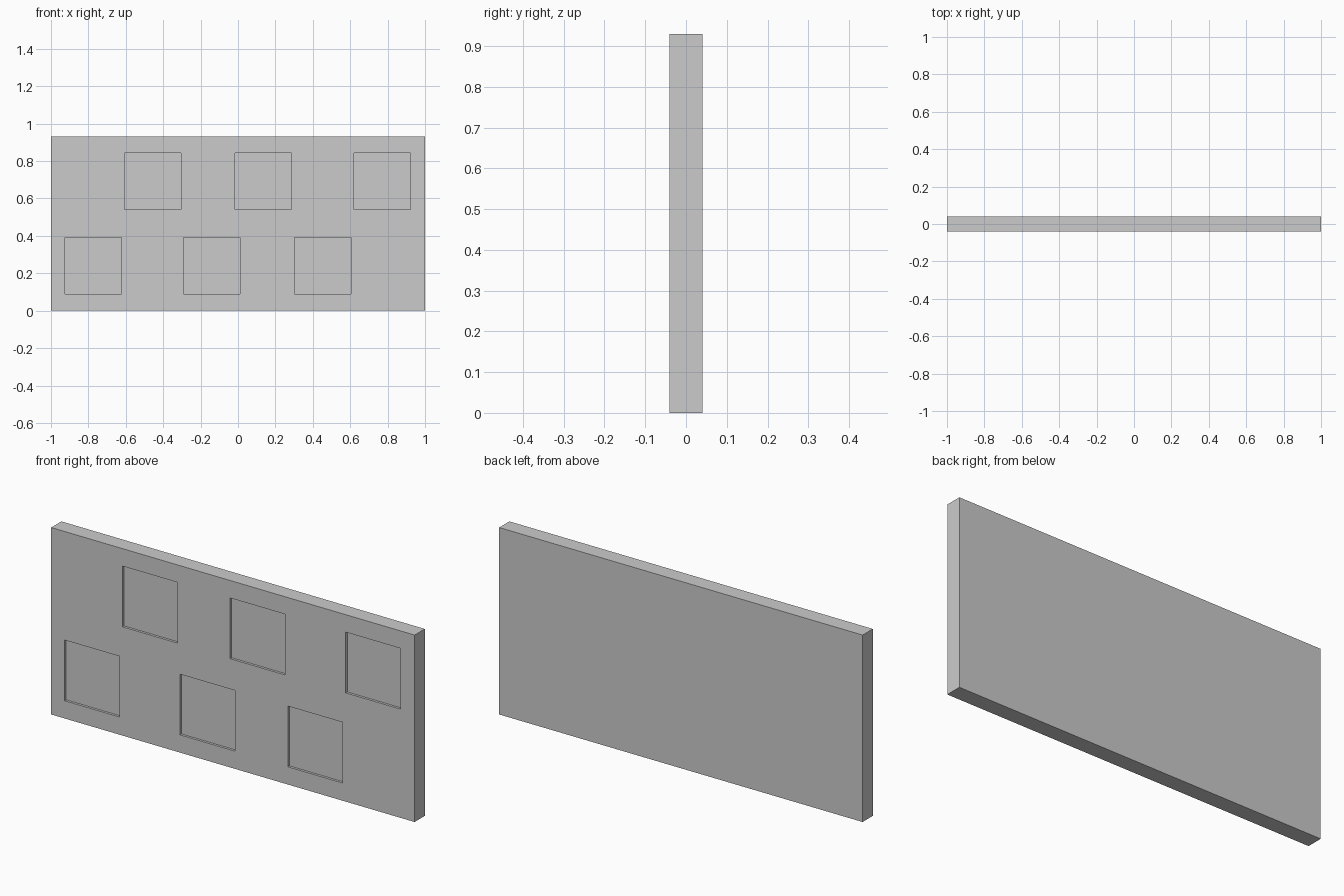
import bpy

if "Cube" in bpy.data.objects:
    bpy.data.objects.remove(bpy.data.objects["Cube"])

W, D, H = 2.0, 0.08, 0.93      # panel size
TILE, DEPTH = 0.302, 0.012     # square recess size and depth


def box(name, size, loc):
    bpy.ops.mesh.primitive_cube_add(size=1, location=loc)
    ob = bpy.context.object
    ob.name = name
    ob.scale = size
    bpy.ops.object.transform_apply(location=False, rotation=False, scale=True)
    return ob


# Flat slab
panel = box("wall_panel", (W, D, H), (0, 0, H / 2))

# Two staggered rows of shallow square recesses in the front
rows = {0.692: (-0.457, 0.135, 0.772),
        0.239: (-0.775, -0.140, 0.453)}
for z, xs in rows.items():
    for x in xs:
        cutter = box("recess_cutter", (TILE, 2 * DEPTH, TILE), (x, -D / 2, z))
        cutter.hide_render = True
        cutter.display_type = 'WIRE'
        mod = panel.modifiers.new("recess", 'BOOLEAN')
        mod.operation = 'DIFFERENCE'
        mod.solver = 'EXACT'
        mod.object = cutter
